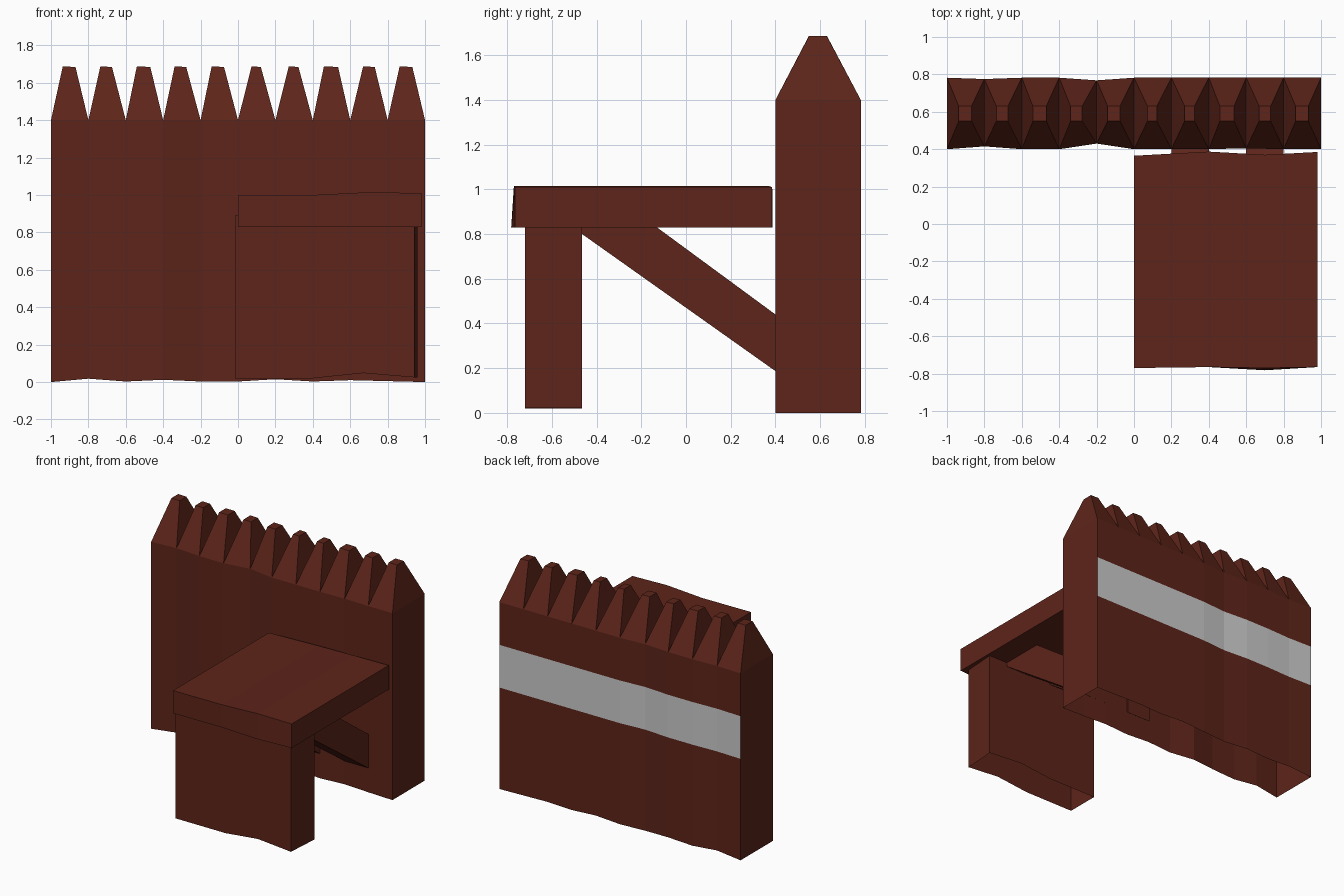
import bpy

if "Cube" in bpy.data.objects:
    bpy.data.objects.remove(bpy.data.objects["Cube"])

wood = bpy.data.materials.new("dark_wood")
wood.diffuse_color = (0.11, 0.018, 0.01, 1)
wood.use_nodes = True
wood.node_tree.nodes["Principled BSDF"].inputs["Base Color"].default_value = wood.diffuse_color


def make(name, verts, faces, mat=wood):
    mesh = bpy.data.meshes.new(name)
    mesh.from_pydata(verts, [], faces)
    mesh.validate()
    if mat:
        mesh.materials.append(mat)
    obj = bpy.data.objects.new(name, mesh)
    bpy.context.collection.objects.link(obj)
    return obj


def quads(name, polys, mat=wood):
    """Build a mesh from separate polygons, merging shared corners."""
    index, faces = {}, []
    for poly in polys:
        faces.append([index.setdefault(tuple(round(c, 4) for c in p), len(index)) for p in poly])
    return make(name, list(index), faces, mat)


def strip(lower, upper):
    """Quads between two matching rows of points."""
    return [(lower[i], lower[i + 1], upper[i + 1], upper[i]) for i in range(len(lower) - 1)]


def row(xs, ys, zs):
    return list(zip(xs, ys, zs))


# Wall columns with small hand-made unevenness
n = 11
xs = [-1 + 0.2 * i for i in range(n)]
front_y = [0.4, 0.415, 0.4, 0.4, 0.43, 0.4, 0.4, 0.4, 0.405, 0.4, 0.4]
back_y = [0.782, 0.775, 0.782, 0.782, 0.768, 0.782, 0.782, 0.782, 0.782, 0.782, 0.782]
base_z = [0, 0.018, 0.003, 0.012, 0.003, 0.003, 0.015, 0.003, 0.01, 0.005, 0]
shoulder, band_low, band_high = [1.4] * n, [0.76] * n, [1.08] * n

front_low, front_top = row(xs, front_y, base_z), row(xs, front_y, shoulder)
back_low, back_top = row(xs, back_y, base_z), row(xs, back_y, shoulder)
band_a, band_b = row(xs, back_y, band_low), row(xs, back_y, band_high)

# Stake wall: hollow shell, open underneath
wall = strip(front_low, front_top)
wall += [q[::-1] for q in strip(back_low, band_a) + strip(band_b, back_top)]
wall.append((back_low[0], front_low[0], front_top[0], back_top[0], band_b[0], band_a[0]))
wall.append((front_low[-1], back_low[-1], band_a[-1], band_b[-1], back_top[-1], front_top[-1]))

# Blunt pointed stake tips
tip_x = [-0.903, -0.705, -0.505, -0.308, -0.108, 0.097, 0.297, 0.497, 0.7, 0.898]
tip_half = [0.034, 0.031, 0.036, 0.031, 0.033, 0.025, 0.026, 0.038, 0.031, 0.034]
for i, (cx, w) in enumerate(zip(tip_x, tip_half)):
    y0, y1 = 0.55, 0.63
    base = [front_top[i], front_top[i + 1], back_top[i + 1], back_top[i]]
    tip = [(cx - w, y0, 1.687), (cx + w, y0, 1.685), (cx + w, y1, 1.685), (cx - w, y1, 1.687)]
    wall += [(base[k], base[(k + 1) % 4], tip[(k + 1) % 4], tip[k]) for k in range(4)]
    wall.append(tip)
quads("stake_wall", wall)

# Plain grey band on the back of the wall
quads("back_band", [q[::-1] for q in strip(band_a, band_b)], None)

# Platform slab
px = [0, 0.4, 0.7, 0.98]
fl = row(px, [-0.77, -0.765, -0.782, -0.765], [0.83] * 4)
ft = row(px, [-0.77, -0.765, -0.77, -0.765], [1.0, 1.0, 1.015, 1.01])
bl = row(px, [0.365, 0.387, 0.37, 0.385], [0.83] * 4)
bt = row(px, [0.365, 0.387, 0.37, 0.385], [1.0, 1.0, 1.015, 1.01])
slab = strip(fl, ft) + strip(ft, bt) + strip(bt, bl) + strip(bl, fl)
slab += [(bl[0], fl[0], ft[0], bt[0]), (fl[-1], bl[-1], bt[-1], ft[-1])]
quads("platform", slab)

# Front support panel, open underneath, top buried in the platform
lx = [-0.015, 0.4, 0.67, 0.943]
rx = [-0.015, 0.4, 0.67, 0.96]
lz = [0.02, 0.02, 0.048, 0.025]
lt = [0.89] * 4
fl, ft = row(lx, [-0.72] * 4, lz), row(lx, [-0.72] * 4, lt)
bl, bt = row(rx, [-0.465] * 4, lz), row(rx, [-0.465] * 4, lt)
panel = strip(fl, ft) + strip(bt, bl)
panel += [(bl[0], fl[0], ft[0], bt[0]), (fl[-1], bl[-1], bt[-1], ft[-1])]
quads("front_support", panel)

# Diagonal braces from platform to wall
profile = [(0.41, 0.18), (0.41, 0.433), (-0.13, 0.83), (-0.465, 0.83), (-0.465, 0.8)]
for name, x0 in (("inner_brace", 0.2), ("outer_brace", 0.6)):
    a = [(x0, y, z) for y, z in profile]
    b = [(x0 + 0.2, y, z) for y, z in profile]
    m = len(profile)
    sides = [(a[k], a[(k + 1) % m], b[(k + 1) % m], b[k]) for k in range(m)]
    quads(name, sides + [a[::-1], b])
